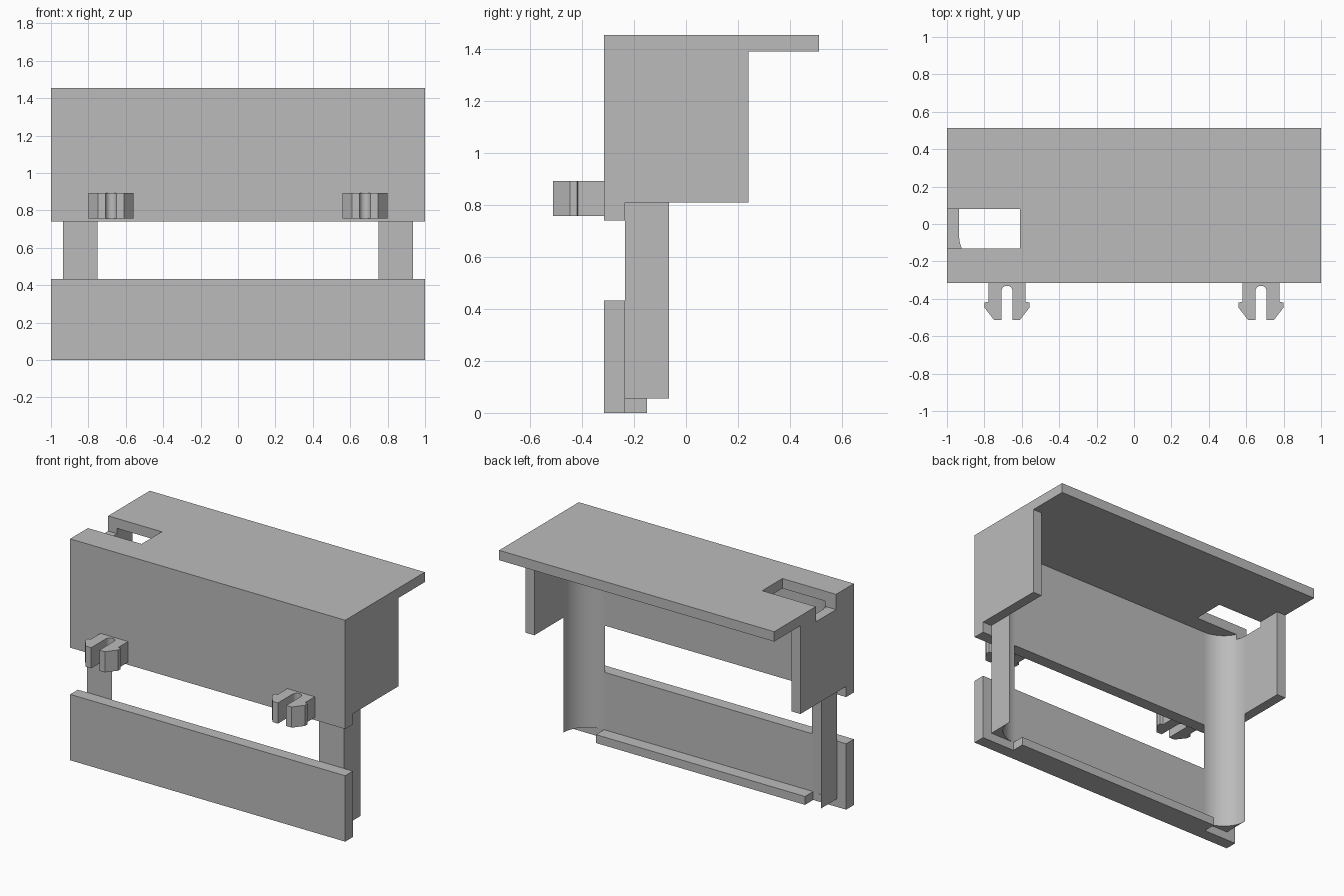
import bpy, bmesh, math

cube = bpy.data.objects.get("Cube")
if cube:
    bpy.data.objects.remove(cube, do_unlink=True)

grey = bpy.data.materials.new("plain_grey")
grey.use_nodes = True
colour = (0.5, 0.5, 0.5, 1)
grey.diffuse_color = colour
grey.node_tree.nodes["Principled BSDF"].inputs["Base Color"].default_value = colour


def prism(name, profile, low, high, axis="z"):
    """Extrude a closed profile: (x, y) along z, or (y, z) along x."""
    def place(a, b, h):
        return (a, b, h) if axis == "z" else (h, a, b)
    bm = bmesh.new()
    base = bm.faces.new([bm.verts.new(place(a, b, low)) for a, b in profile])
    moved = bmesh.ops.extrude_face_region(bm, geom=[base])["geom"]
    bmesh.ops.translate(bm, vec=place(0, 0, high - low),
                        verts=[v for v in moved if isinstance(v, bmesh.types.BMVert)])
    bmesh.ops.recalc_face_normals(bm, faces=bm.faces)
    mesh = bpy.data.meshes.new(name)
    bm.to_mesh(mesh)
    bm.free()
    mesh.materials.append(grey)
    obj = bpy.data.objects.new(name, mesh)
    bpy.context.collection.objects.link(obj)
    return obj


def box(name, x, y, z):
    return prism(name, [(x[0], y[0]), (x[1], y[0]), (x[1], y[1]), (x[0], y[1])], *z)


def arc(cx, cy, r, start, end, steps):
    angles = [math.radians(start + (end - start) * i / steps) for i in range(steps + 1)]
    return [(cx + r * math.cos(a), cy + r * math.sin(a)) for a in angles]


def activate(obj):
    bpy.ops.object.select_all(action="DESELECT")
    obj.select_set(True)
    bpy.context.view_layer.objects.active = obj


FRONT, INNER, BACK = -0.315, -0.235, 0.512
TOP, CEILING = 1.455, 1.39
WALL = 0.935          # inner face of the end walls

# Front panel and overhanging roof as one folded section
hood = prism("hood", [(FRONT, 0.74), (INNER, 0.74), (INNER, CEILING),
                      (BACK, CEILING), (BACK, TOP), (FRONT, TOP)], -1, 1, "x")

# Lower front panel with its inner bottom ledge
prism("lower_panel", [(FRONT, 0), (INNER, 0), (INNER, 0.433), (FRONT, 0.433)], -1, 1, "x")
box("bottom_ledge", (-0.76, 0.76), (INNER, -0.15), (0, 0.055))

# Mirrored end walls, hollow-sided corner posts and split snap clips
notched = [hood]
smooth = []
for side, s in (("left", 1), ("right", -1)):
    notched.append(box(side + "_end_wall", sorted((s * WALL, s)), (INNER, 0.24), (0.81, CEILING)))

    curve = arc(0.752, -0.065, 0.17, 0, -90, 24)
    post_profile = [(WALL, INNER)] + [(0.752 + (x - 0.752) * 1.075, y) for x, y in curve]
    post = prism(side + "_corner_post", [(s * x, y) for x, y in post_profile], 0.055, CEILING)
    notched.append(post)
    smooth.append(post)

    half = [(0.1, FRONT), (0.1, -0.415), (0.12, -0.42), (0.12, -0.447), (0.07, -0.512), (0.03, -0.512)]
    slot = arc(0, -0.36, 0.03, 0, 180, 12)
    outline = half + slot + [(-x, y) for x, y in reversed(half)]
    clip = prism(side + "_snap_clip", [(s * 0.679 + x, y) for x, y in outline], 0.757, 0.893)
    smooth.append(clip)

# Cable notch through the roof, right wall and right post
cutter = box("notch_cutter", (-1.1, -0.61), (-0.13, 0.08), (1.355, 1.6))
cutter.hide_render = True
for obj in notched:
    if obj.name.startswith("left"):
        continue
    cut = obj.modifiers.new("notch", "BOOLEAN")
    cut.operation = "DIFFERENCE"
    cut.solver = "EXACT"
    cut.object = cutter
    activate(obj)
    bpy.ops.object.modifier_apply(modifier=cut.name)
bpy.data.objects.remove(cutter, do_unlink=True)

# Smooth the curved surfaces, keep the corners crisp
for obj in smooth:
    activate(obj)
    bpy.ops.object.shade_smooth_by_angle(angle=math.radians(30))
